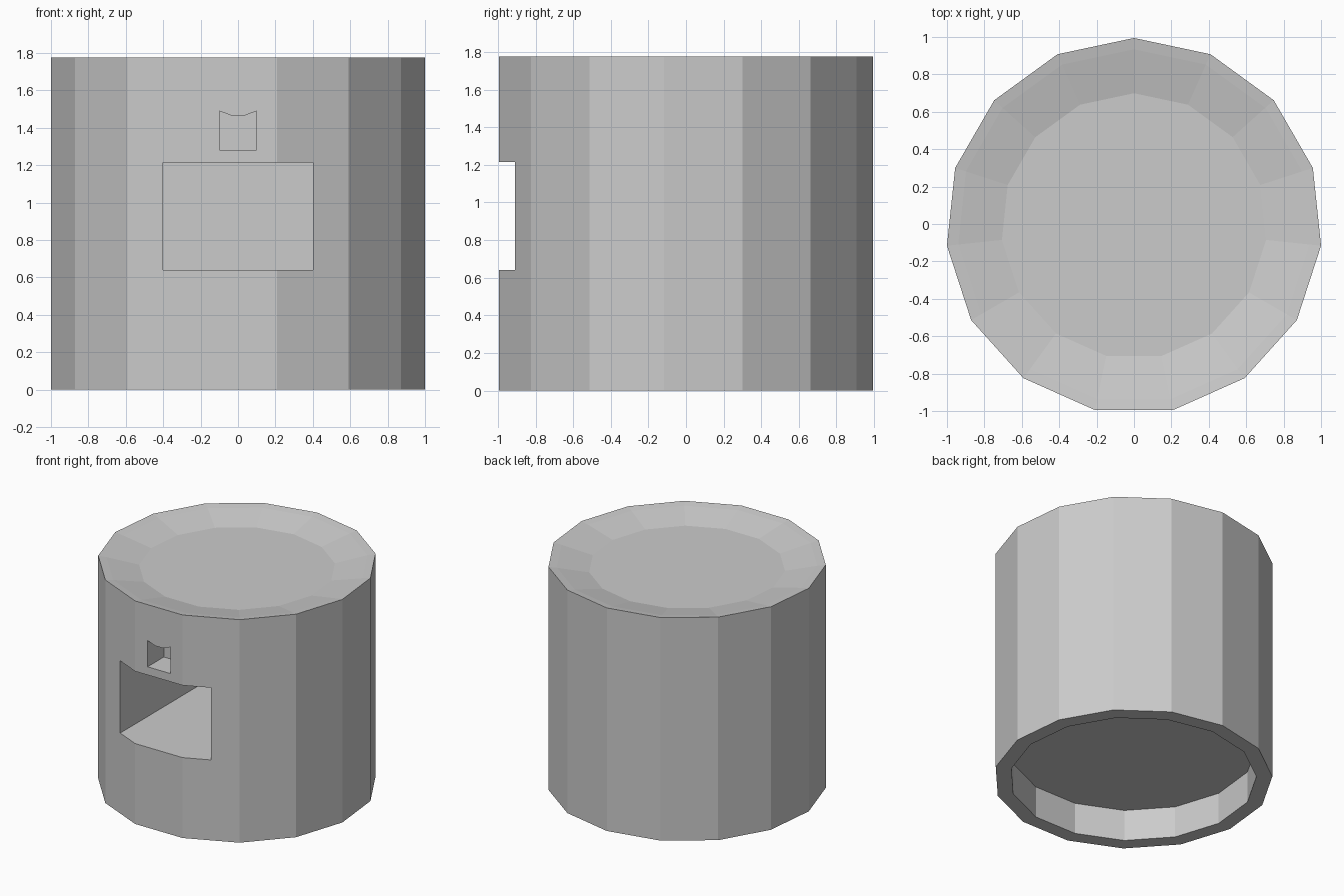
import bpy, bmesh, math

if "Cube" in bpy.data.objects:
    bpy.data.objects.remove(bpy.data.objects["Cube"])

SIDES = 15
R = 1 / math.cos(math.radians(6))            # gives a width of exactly 2
Y0 = -R * (1 - math.cos(math.pi / SIDES)) / 2  # centres the odd-sided plan


def make_object(name, bm):
    bmesh.ops.recalc_face_normals(bm, faces=bm.faces)
    mesh = bpy.data.meshes.new(name)
    bm.to_mesh(mesh)
    bm.free()
    obj = bpy.data.objects.new(name, mesh)
    bpy.context.collection.objects.link(obj)
    return obj


def lathe(name, profile):
    """Closed solid from (radius, z) rings, capped at both ends."""
    bm = bmesh.new()
    rings = []
    for r, z in profile:
        angles = [math.pi / 2 + math.tau * i / SIDES for i in range(SIDES)]
        rings.append([bm.verts.new((r * math.cos(a), r * math.sin(a) + Y0, z)) for a in angles])
    for low, high in zip(rings, rings[1:]):
        for i in range(SIDES):
            j = (i + 1) % SIDES
            bm.faces.new((low[i], low[j], high[j], high[i]))
    bm.faces.new(rings[0])
    bm.faces.new(rings[-1])
    return make_object(name, bm)


def prism(name, outline, y_front, y_back):
    """Solid from an (x, z) outline pushed back along y."""
    bm = bmesh.new()
    face = bm.faces.new([bm.verts.new((x, y_front, z)) for x, z in outline])
    out = bmesh.ops.extrude_face_region(bm, geom=[face])
    moved = [v for v in out["geom"] if isinstance(v, bmesh.types.BMVert)]
    bmesh.ops.translate(bm, verts=moved, vec=(0, y_back - y_front, 0))
    return make_object(name, bm)


def cut(obj, cutter):
    cutter.hide_render = True
    mod = obj.modifiers.new(cutter.name, 'BOOLEAN')
    mod.operation = 'DIFFERENCE'
    mod.solver = 'EXACT'
    mod.object = cutter
    bpy.context.view_layer.objects.active = obj
    bpy.ops.object.modifier_apply(modifier=mod.name)
    bpy.data.objects.remove(cutter)


# Body: recessed underside, straight wall, shallow dished top
body = lathe("body", [(0.89, 0.25), (0.89, 0), (R, 0), (R, 1.775),
                      (0.945, 1.765), (0.71, 1.715)])

# Large deep opening in the front
cut(body, prism("opening_cutter",
                [(-0.4, 0.64), (0.4, 0.64), (0.4, 1.215), (-0.4, 1.215)], -1.2, 0.35))

# Small shallow slot above it, with a dipped top edge
cut(body, prism("slot_cutter",
                [(-0.1, 1.28), (0.1, 1.28), (0.1, 1.49), (0.035, 1.465),
                 (-0.035, 1.465), (-0.1, 1.49)], -1.2, -0.79))
